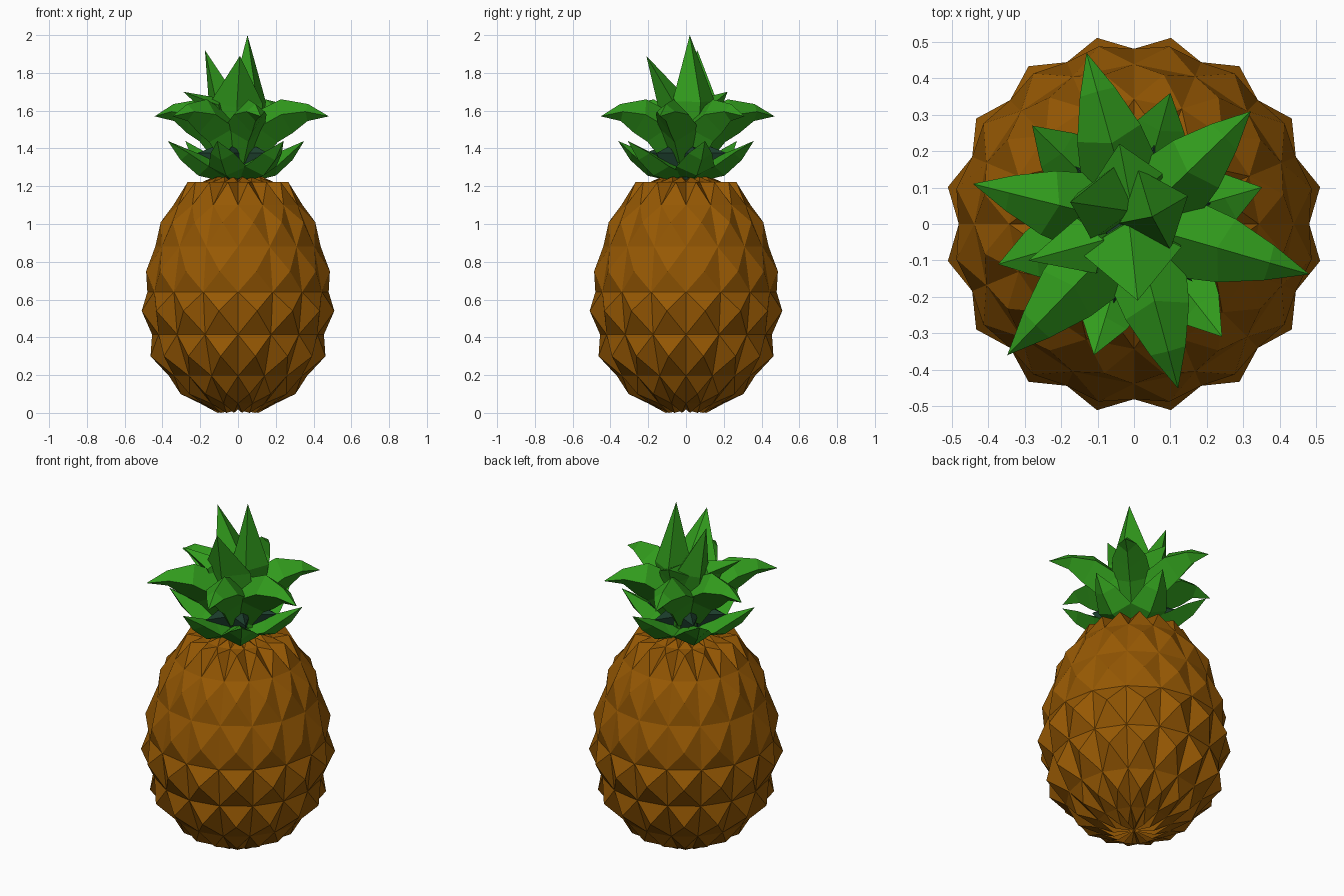
import bpy, bmesh, math
from mathutils import Vector

if "Cube" in bpy.data.objects:
    bpy.data.objects.remove(bpy.data.objects["Cube"])


def material(name, rgb):
    m = bpy.data.materials.new(name)
    m.diffuse_color = (*rgb, 1)
    m.use_nodes = True
    m.node_tree.nodes["Principled BSDF"].inputs["Base Color"].default_value = m.diffuse_color
    return m


BROWN = material("rind brown", (0.305, 0.098, 0.001))
GREEN = material("leaf green", (0.031, 0.33, 0.012))
DARK = material("stem dark green", (0.012, 0.05, 0.026))


def finish(bm, name, mat):
    bmesh.ops.recalc_face_normals(bm, faces=bm.faces)
    me = bpy.data.meshes.new(name)
    bm.to_mesh(me)
    bm.free()
    me.materials.append(mat)
    ob = bpy.data.objects.new(name, me)
    bpy.context.collection.objects.link(ob)
    return ob


def polar(r, a, z):
    return Vector((r * math.cos(a), r * math.sin(a), z))


# Rind: a 16-sided lathe whose every cell is raised into a pyramid
def build_rind():
    n, step = 16, math.tau / 16
    rings = [(0.2, 0.05), (0.365, 0.195), (0.455, 0.415), (0.48, 0.64),
             (0.438, 0.88), (0.342, 1.10), (0.19, 1.222)]
    peaks = [(0.31, 0.10), (0.472, 0.30), (0.52, 0.54),
             (0.496, 0.75), (0.417, 1.01), (0.272, 1.222)]
    bm = bmesh.new()
    grid = [[bm.verts.new(polar(r, i * step, z)) for i in range(n)] for r, z in rings]
    for k, (r, z) in enumerate(peaks):
        for i in range(n):
            j = (i + 1) % n
            tip = bm.verts.new(polar(r, (i + 0.5) * step, z))
            q = [grid[k][i], grid[k][j], grid[k + 1][j], grid[k + 1][i]]
            for s in range(4):
                bm.faces.new((q[s], q[(s + 1) % 4], tip))
    # closing fans at the bottom and the top
    for ring, pole_z, r, z in ((grid[0], 0.018, 0.11, 0.003), (grid[-1], 1.245, 0.13, 1.25)):
        pole = bm.verts.new((0, 0, pole_z))
        for i in range(n):
            j = (i + 1) % n
            tip = bm.verts.new(polar(r, (i + 0.5) * step, z))
            q = [ring[i], ring[j], pole]
            for s in range(3):
                bm.faces.new((q[s], q[(s + 1) % 3], tip))
    low = min(v.co.z for v in bm.verts)
    for v in bm.verts:
        if v.co.z < 0.01:
            v.co.z -= low
    finish(bm, "rind", BROWN)


# Leaf: diamond sections (centre, half width, ridge, keel) drawn to a tip
def build_leaf(name, centres, sizes, tip, side):
    bm = bmesh.new()
    pts = [Vector(c) for c in centres] + [Vector(tip)]
    loops = []
    for k, (w, up, down) in enumerate(sizes):
        along = (pts[k + 1] - pts[max(k - 1, 0)]).normalized()
        top = side.cross(along).normalized()
        if top.z < 0:
            top = -top
        c = pts[k]
        loops.append([bm.verts.new(p) for p in
                      (c + side * w, c + top * up, c - side * w, c - top * down)])
    bm.faces.new(loops[0])
    for a, b in zip(loops, loops[1:]):
        for s in range(4):
            t = (s + 1) % 4
            bm.faces.new((a[s], a[t], b[t], b[s]))
    end = bm.verts.new(pts[-1])
    for s in range(4):
        bm.faces.new((loops[-1][s], loops[-1][(s + 1) % 4], end))
    finish(bm, name, GREEN)


def build_tier(name, leaves, path, sizes, tip_z):
    for i, (angle, length) in enumerate(leaves):
        a = math.radians(angle)
        centres = [polar(r * length, a, z) for r, z in path]
        side = Vector((-math.sin(a), math.cos(a), 0))
        build_leaf(f"{name}_{i + 1}", centres, sizes, polar(length, a, tip_z), side)


def build_crown():
    # short leaves around the neck
    build_tier("lower_leaf",
               [(16, 0.365), (74.5, 0.373), (136, 0.388),
                (196.5, 0.388), (253, 0.376), (308, 0.392)],
               [(0.2, 1.265), (0.5, 1.305), (0.75, 1.375)],
               [(0.09, 0.06, 0.04), (0.105, 0.055, 0.055), (0.065, 0.025, 0.045)], 1.44)
    # long arching leaves
    build_tier("upper_leaf",
               [(-16, 0.5), (44, 0.445), (105.5, 0.487),
                (166, 0.455), (226, 0.5), (285, 0.467)],
               [(0.1, 1.36), (0.28, 1.51), (0.53, 1.58), (0.77, 1.595)],
               [(0.085, 0.08, 0.08), (0.11, 0.1, 0.11), (0.09, 0.085, 0.105), (0.05, 0.04, 0.05)],
               1.57)
    # upright leaves at the heart: (root, belly, tip, half width, thickness)
    hearts = [((0.02, 0.02), (0.055, 0.04, 1.65), (0.05, 0.02, 2.0), 0.12, 0.10),
              ((0.0, -0.03), (-0.01, -0.07, 1.64), (0.01, -0.21, 1.89), 0.14, 0.08),
              ((-0.03, 0.03), (-0.08, 0.06, 1.65), (-0.175, 0.06, 1.92), 0.11, 0.08),
              ((-0.03, -0.01), (-0.13, -0.06, 1.63), (-0.29, -0.10, 1.70), 0.08, 0.06),
              ((0.0, 0.03), (-0.02, 0.12, 1.63), (-0.04, 0.22, 1.70), 0.10, 0.07)]
    for i, (root, belly, tip, w, t) in enumerate(hearts):
        out = Vector((tip[0], tip[1], 0)).normalized()
        side = Vector((-out.y, out.x, 0))
        build_leaf(f"heart_leaf_{i + 1}", [(*root, 1.30), belly],
                   [(w * 0.8, t * 0.8, t * 0.8), (w, t, t)], tip, side)


# Stem: dark six-lobed core, each lobe resting in a lower leaf
def build_stem():
    n = 12
    bm = bmesh.new()
    loops = []
    for lobe, valley, z in ((0.10, 0.09, 1.2), (0.225, 0.10, 1.375),
                            (0.13, 0.09, 1.41), (0.08, 0.08, 1.6)):
        loops.append([bm.verts.new(polar(valley if i % 2 else lobe,
                                         math.radians(15.5 + 30 * i), z)) for i in range(n)])
    bm.faces.new(loops[0])
    bm.faces.new(loops[-1])
    for a, b in zip(loops, loops[1:]):
        for i in range(n):
            j = (i + 1) % n
            bm.faces.new((a[i], a[j], b[j], b[i]))
    finish(bm, "stem", DARK)


build_rind()
build_crown()
build_stem()
